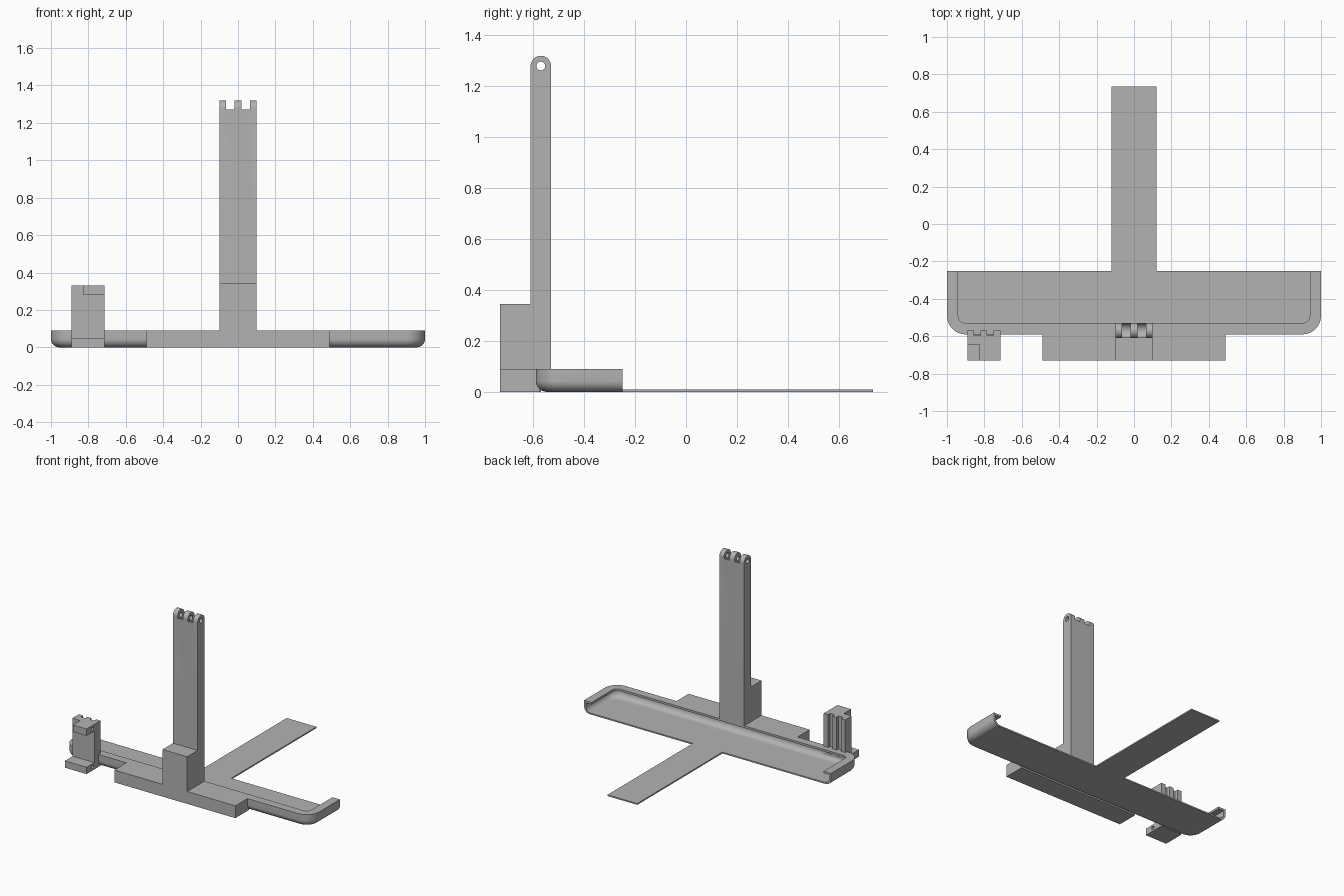
import bpy, bmesh
from math import sin, cos, pi
from mathutils import Matrix, Vector

if "Cube" in bpy.data.objects:
    bpy.data.objects.remove(bpy.data.objects["Cube"])

GREY = (0.45, 0.45, 0.45, 1)
plastic = bpy.data.materials.new("plain grey")
plastic.use_nodes = True
plastic.diffuse_color = GREY
plastic.node_tree.nodes["Principled BSDF"].inputs["Base Color"].default_value = GREY


def finish(bm, name):
    bmesh.ops.recalc_face_normals(bm, faces=bm.faces)
    mesh = bpy.data.meshes.new(name)
    bm.to_mesh(mesh)
    bm.free()
    mesh.materials.append(plastic)
    obj = bpy.data.objects.new(name, mesh)
    bpy.context.collection.objects.link(obj)
    return obj


def box(name, x, y, z):
    bm = bmesh.new()
    bmesh.ops.create_cube(bm, size=1)
    for v in bm.verts:
        v.co = [lo + (c + 0.5) * (hi - lo) for c, (lo, hi) in zip(v.co, (x, y, z))]
    return finish(bm, name)


def rod(name, radius, x, y, z):
    """Cylinder lying along x."""
    bm = bmesh.new()
    bmesh.ops.create_cone(bm, cap_ends=True, segments=48, radius1=radius, radius2=radius,
                          depth=x[1] - x[0], matrix=Matrix.Translation((sum(x) / 2, y, z))
                          @ Matrix.Rotation(pi / 2, 4, "Y"))
    return finish(bm, name)


def extrude(name, points, offset):
    bm = bmesh.new()
    face = bm.faces.new([bm.verts.new(p) for p in points])
    new = bmesh.ops.extrude_face_region(bm, geom=[face])["geom"]
    bmesh.ops.translate(bm, vec=offset, verts=[g for g in new if isinstance(g, bmesh.types.BMVert)])
    return finish(bm, name)


def activate(obj):
    bpy.ops.object.select_all(action="DESELECT")
    obj.select_set(True)
    bpy.context.view_layer.objects.active = obj


def boolean(obj, tools, operation):
    activate(obj)
    for tool in tools:
        tool.hide_render = True
        mod = obj.modifiers.new("boolean", "BOOLEAN")
        mod.operation, mod.solver, mod.object = operation, "EXACT", tool
        bpy.ops.object.modifier_apply(modifier=mod.name)
        bpy.data.objects.remove(tool)


def smooth(obj):
    activate(obj)
    bpy.ops.object.shade_smooth_by_angle(angle=pi / 6)


# Tray rim: C-shaped section swept round a U with rounded front corners
FRONT, BACK, CORNER, FLOOR, RIM = -0.59, -0.25, 0.1, 0.01, 0.09
STEPS = 12
right = [(Vector((1 - CORNER, BACK, 0)), 0)]
right += [(Vector((1 - CORNER, FRONT + CORNER, 0)), -pi / 2 * i / STEPS) for i in range(STEPS + 1)]
stations = right + [(Vector((-c.x, c.y, 0)), -pi - a) for c, a in reversed(right)]


def rim_point(station, inset, z):
    centre, a = station
    return centre + Vector((cos(a), sin(a), 0)) * (CORNER - inset) + Vector((0, 0, z))


def fillet(radius, inset, floor):
    """Quarter round from the floor up to the wall."""
    return [(inset + radius * (1 - sin(t)), floor + radius * (1 - cos(t)))
            for t in [pi / 2 * i / 8 for i in range(9)]]


section = [(0.08, 0)] + fillet(0.045, 0, 0)
section += [(0, RIM), (0.06, RIM), (0.06, RIM - 0.015), (0.015, RIM - 0.015)]
section += fillet(0.04, 0.015, FLOOR)[::-1] + [(0.08, FLOOR)]
bm = bmesh.new()
rings = [[bm.verts.new(rim_point(s, *p)) for p in section] for s in stations]
for a, b in zip(rings, rings[1:]):
    for i in range(len(section)):
        j = (i + 1) % len(section)
        bm.faces.new((a[i], a[j], b[j], b[i]))
bm.faces.new(rings[0])
bm.faces.new(rings[-1])
smooth(finish(bm, "tray_rim"))

# Tray floor with the long flat tail behind it
floor_outline = [rim_point(s, 0.08, 0) for s in stations]
floor_outline += [(-0.12, BACK, 0), (-0.12, 0.735, 0), (0.12, 0.735, 0), (0.12, BACK, 0)]
extrude("tray_floor_and_tail", floor_outline, (0, 0, FLOOR))

# Front bar and the block bracing the post
box("front_bar", (-0.49, 0.49), (-0.73, -0.575), (0, RIM))
box("post_brace", (-0.1, 0.1), (-0.73, -0.61), (RIM, 0.345))

# Post with a rounded, slotted hinge top
HINGE_Y, HINGE_Z, R = -0.57, 1.28, 0.04
outline = [(-0.1, HINGE_Y - R, RIM - 0.015), (-0.1, HINGE_Y + R, RIM - 0.015)]
outline += [(-0.1, HINGE_Y + R * cos(t), HINGE_Z + R * sin(t)) for t in [pi * i / 24 for i in range(25)]]
post = extrude("hinge_post", outline, (0.2, 0, 0))
cutters = [rod("slot_cutter", R + 0.001, x, HINGE_Y, HINGE_Z) for x in ((-0.063, -0.02), (0.02, 0.063))]
cutters.append(rod("pin_hole_cutter", 0.017, (-0.2, 0.2), HINGE_Y, HINGE_Z))
boolean(post, cutters, "DIFFERENCE")
smooth(post)

# Clip: C-shaped stand with a notched top, grooved back and small side holes
X0, X1 = -0.89, -0.715
side = [(-0.73, 0), (-0.57, 0), (-0.57, 0.33), (-0.73, 0.33),
        (-0.73, 0.28), (-0.64, 0.28), (-0.64, 0.05), (-0.73, 0.05)]
clip = extrude("side_clip", [(X0, y, z) for y, z in side], (X1 - X0, 0, 0))
W = (X1 - X0) / 5
cutters = [box("groove_cutter", (X0 + W * i, X0 + W * (i + 1)), (-0.595, -0.5), (0.05, 0.4)) for i in (1, 3)]
cutters.append(box("notch_cutter", (X0 - 0.1, -0.825), (-0.8, -0.645), (0.2, 0.4)))
cutters += [rod("side_hole_cutter", 0.012, (X1 - 0.06, X1 + 0.1), -0.66, z) for z in (0.025, 0.305)]
boolean(clip, cutters, "DIFFERENCE")
smooth(clip)
